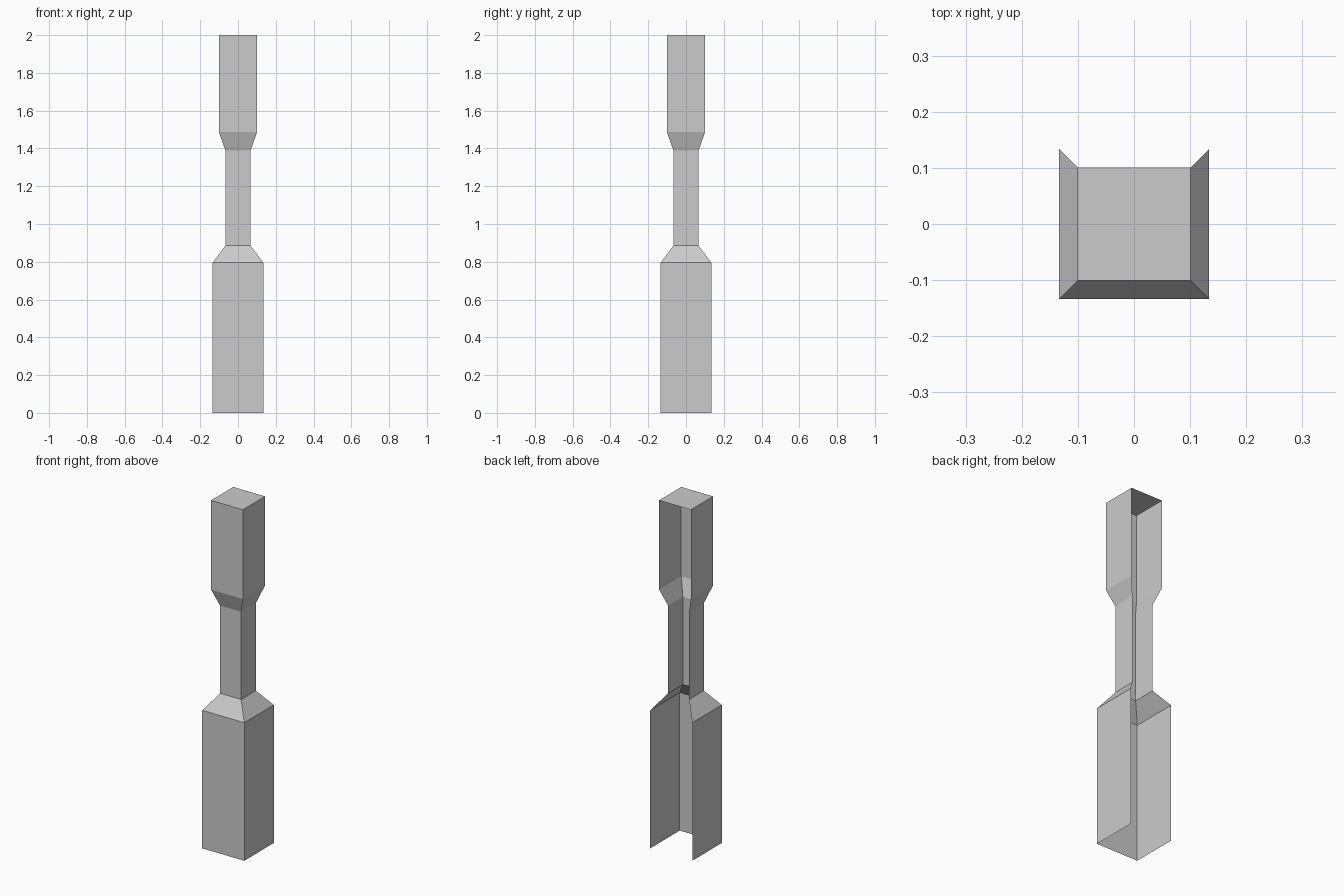
import bpy, bmesh

if "Cube" in bpy.data.objects:
    bpy.data.objects.remove(bpy.data.objects["Cube"])

# Half-width and height of each ring, from the ground up
LEVELS = [(0.134, 0.0), (0.134, 0.795), (0.067, 0.885),
          (0.067, 1.39), (0.101, 1.486), (0.101, 2.0)]
# Corner order: back left, front left, front right, back right
CORNERS = [(-1, 1), (-1, -1), (1, -1), (1, 1)]

bm = bmesh.new()
rings = [[bm.verts.new((sx * r, sy * r, z)) for sx, sy in CORNERS]
         for r, z in LEVELS]

# Left, front and right walls; the back and bottom stay open
for low, high in zip(rings, rings[1:]):
    for i in range(3):
        bm.faces.new((low[i], low[i + 1], high[i + 1], high[i]))

# Top cap
bm.faces.new(rings[-1])

mesh = bpy.data.meshes.new("pillar_shell")
bm.to_mesh(mesh)
bm.free()
pillar = bpy.data.objects.new("pillar_shell", mesh)
bpy.context.collection.objects.link(pillar)
